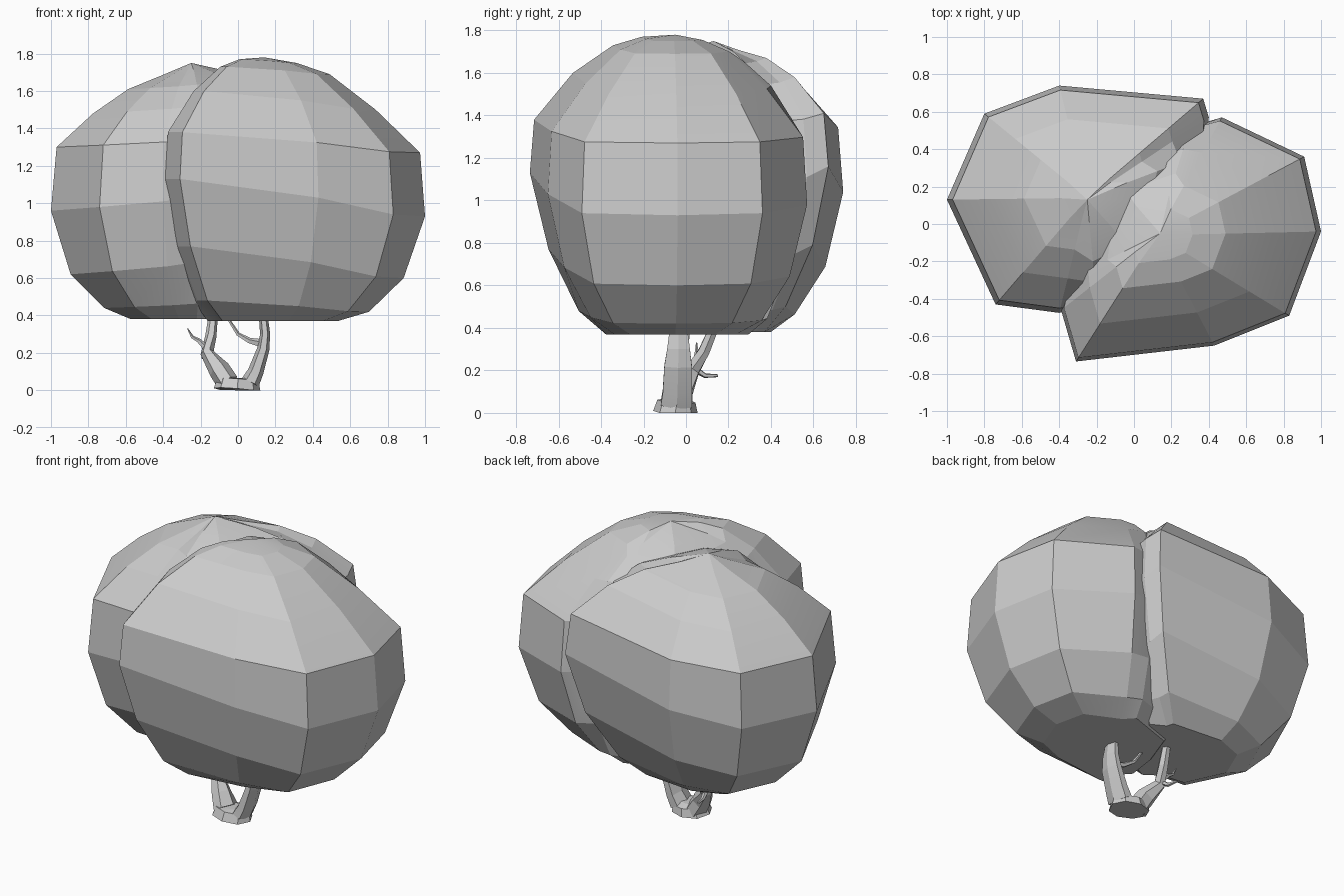
import bpy, bmesh, math
from mathutils import Vector

if "Cube" in bpy.data.objects:
    bpy.data.objects.remove(bpy.data.objects["Cube"])


def loft(name, rings, tip=None, smooth=9):
    """Skin a list of equal-length point rings; optional apex point on top."""
    bm = bmesh.new()
    vs = [[bm.verts.new(p) for p in r] for r in rings]
    n = len(vs[0])
    for a, b in zip(vs, vs[1:]):
        for i in range(n):
            j = (i + 1) % n
            bm.faces.new((a[i], a[j], b[j], b[i]))
    bm.faces.new(vs[0][::-1])
    if tip:
        t = bm.verts.new(tip)
        for i in range(n):
            bm.faces.new((vs[-1][i], vs[-1][(i + 1) % n], t))
    else:
        bm.faces.new(vs[-1])
    bmesh.ops.recalc_face_normals(bm, faces=bm.faces)
    me = bpy.data.meshes.new(name)
    bm.to_mesh(me)
    bm.free()
    ob = bpy.data.objects.new(name, me)
    bpy.context.collection.objects.link(ob)
    bpy.context.view_layer.objects.active = ob
    ob.select_set(True)
    bpy.ops.object.shade_smooth_by_angle(angle=math.radians(smooth))
    ob.select_set(False)
    return ob


def canopy(name, outline, centre, levels, tip, drop):
    """outline: (x, y, tilt, inner); levels: (z, scale, tilt weight)."""
    cx, cy = centre
    rings = []
    for z, s, w in levels:
        ring = []
        for x, y, tilt, inner in outline:
            k = s ** 0.65 if inner else s
            dz = -drop if inner and z > 1.6 else 0
            ring.append((cx + (x - cx) * k, cy + (y - cy) * k, z + tilt * w + dz))
        rings.append(ring)
    return loft(name, rings, tip)


def limb(name, path, sides=6):
    """Tapered branch: path of (x, y, z, half width, half depth)."""
    pts = [Vector(p[:3]) for p in path]
    rings = []
    for i, p in enumerate(path):
        t = (pts[min(i + 1, len(pts) - 1)] - pts[max(i - 1, 0)]).normalized()
        ref = Vector((0, 1, 0)) if abs(t.y) < 0.8 else Vector((0, 0, 1))
        u = ref.cross(t).normalized()
        v = t.cross(u)
        ring = [pts[i] + u * p[3] * math.cos(a) + v * p[4] * math.sin(a)
                for a in (math.tau * k / sides for k in range(sides))]
        rings.append([(q.x, q.y, max(q.z, 0)) for q in ring])
    return loft(name, rings)


# Front-right foliage clump
canopy("front_canopy",
       [(-.39, -.46, .2, 0), (-.31, -.735, .2, 0), (.43, -.65, .1, 0),
        (.83, -.49, .01, 0), (1.0, -.04, 0, 0), (.91, .36, .01, 0),
        (.47, .57, .05, 0), (.30, .52, .08, 1), (-.17, .36, .1, 1),
        (-.30, 0, .1, 1), (-.34, -.29, .15, 1)],
       (.12, -.06),
       [(.37, .47, 0), (.42, .66, .3), (.60, .87, .85), (.93, 1, 1),
        (1.27, .97, .55), (1.50, .70, .5), (1.69, .42, .2), (1.75, .22, .1)],
       (.14, -.05, 1.78), .05)

# Back-left foliage clump
canopy("back_canopy",
       [(.40, .57, .15, 0), (.37, .67, .2, 0), (-.40, .74, .08, 0),
        (-.80, .59, .01, 0), (-1.0, .13, 0, 0), (-.74, -.43, .02, 0),
        (-.40, -.475, .05, 0), (-.20, -.43, .08, 1), (.10, -.28, .1, 1),
        (.30, .10, .1, 1), (.38, .38, .12, 1)],
       (-.25, .14),
       [(.38, .43, 0), (.44, .62, .3), (.62, .86, .85), (.96, 1, 1),
        (1.30, .96, .55), (1.48, .70, .5), (1.61, .45, .3), (1.69, .19, .1)],
       (-.25, .13, 1.75), 0)

# Trunk foot
limb("trunk_base", [(-.005, -.05, 0, .125, .105), (0, -.045, .055, .11, .09),
                    (0, -.045, .065, .06, .05)], 8)

# Two main limbs rising into the foliage
limb("right_limb", [(.065, -.045, .04, .05, .085), (.095, -.04, .1, .042, .08),
                    (.135, -.037, .22, .033, .075), (.145, -.035, .3, .027, .062),
                    (.13, -.035, .45, .022, .04)])
limb("left_limb", [(-.055, -.04, .04, .06, .085), (-.10, -.02, .11, .058, .06),
                   (-.165, .03, .2, .036, .038), (-.145, .085, .29, .03, .03),
                   (-.13, .14, .42, .024, .024)])

# Thin twigs
limb("left_twig", [(-.165, .04, .22, .02, .02), (-.21, .05, .265, .013, .013),
                   (-.245, .05, .285, .009, .009), (-.27, .05, .33, .003, .003)], 5)
limb("back_twig", [(-.165, .03, .215, .018, .018), (-.18, .09, .175, .012, .012),
                   (-.19, .15, .175, .007, .007)], 5)
limb("inner_twig", [(.125, -.03, .25, .024, .024), (.06, -.02, .265, .016, .016),
                    (0, 0, .3, .011, .011), (-.045, .01, .37, .008, .008),
                    (-.05, .01, .42, .006, .006)], 5)
